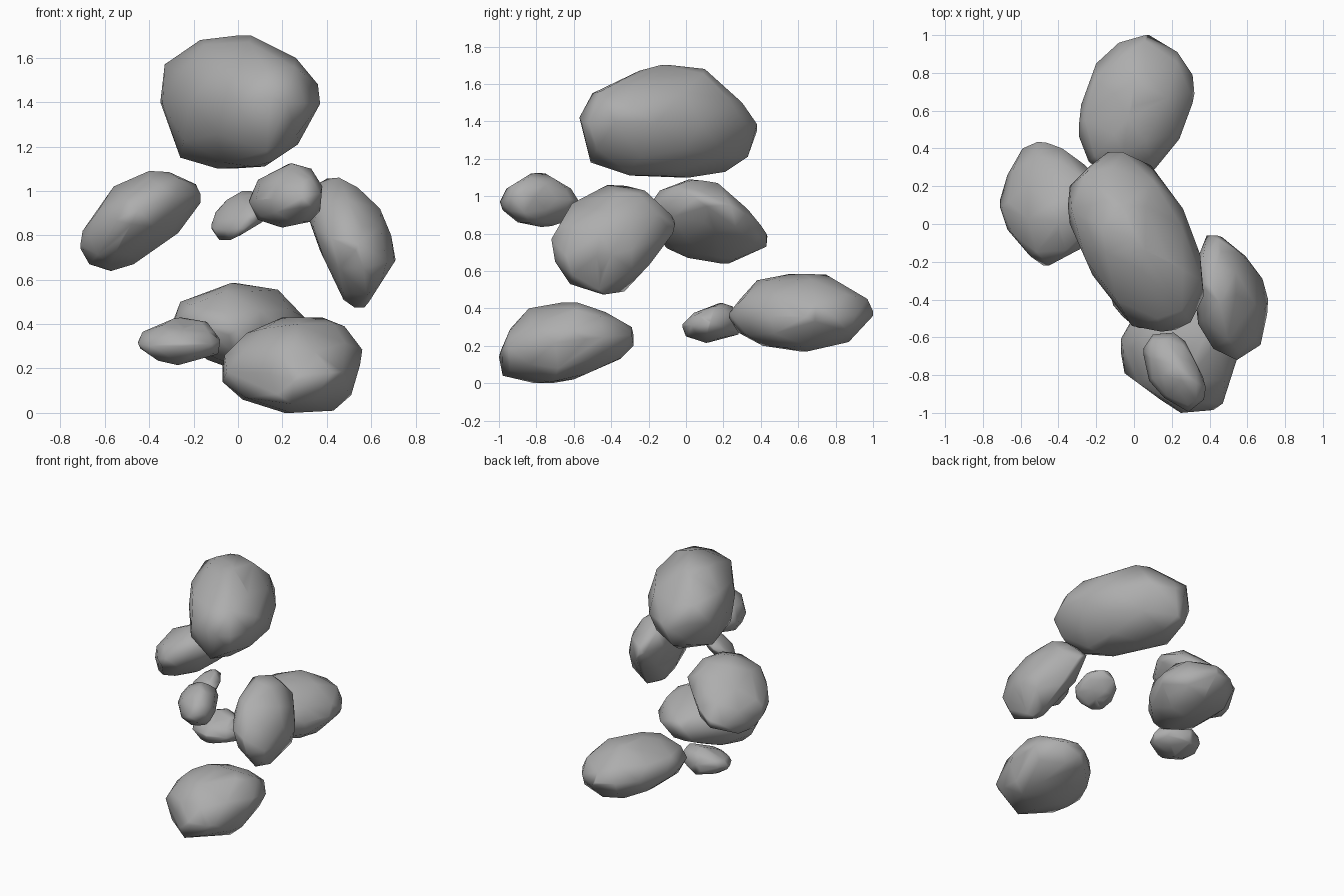
import bpy, bmesh
from mathutils import Vector, Matrix

PLANES = ((0, 2), (1, 2), (0, 1))  # front (x,z), side (y,z), top (x,y)

# Dark grey stone
STONE = bpy.data.materials.new("stone")
STONE.diffuse_color = (0.42, 0.42, 0.42, 1)


def moments(poly):
    """Signed area, centroid and area covariance of a 2D outline."""
    area, cen, m = 0.0, [0.0, 0.0], [[0.0, 0.0], [0.0, 0.0]]
    o = poly[0]
    for p, q in zip(poly[1:-1], poly[2:]):
        a = ((p[0]-o[0])*(q[1]-o[1]) - (p[1]-o[1])*(q[0]-o[0])) / 2
        s = [o[k] + p[k] + q[k] for k in (0, 1)]
        area += a
        for i in (0, 1):
            cen[i] += a * s[i] / 3
            for j in (0, 1):
                m[i][j] += a / 12 * (s[i]*s[j] + o[i]*o[j] + p[i]*p[j] + q[i]*q[j])
    cen = [c / area for c in cen]
    cov = [[4 * (m[i][j]/area - cen[i]*cen[j]) for j in (0, 1)] for i in (0, 1)]
    return area, cen, cov


def limit(poly, area, cen, d):
    """How far along d (from cen) a ray stays inside the outline."""
    best, sg = 9.0, 1 if area > 0 else -1
    for a, b in zip(poly, poly[1:] + poly[:1]):
        n = (sg*(b[1]-a[1]), -sg*(b[0]-a[0]))
        nd = n[0]*d[0] + n[1]*d[1]
        if nd > 1e-9:
            best = min(best, max(0.3, (n[0]*(a[0]-cen[0]) + n[1]*(a[1]-cen[1])) / nd))
    return best


def rock(name, *outlines):
    """Convex boulder fitted to its front, side and top outlines."""
    info = [moments(o) for o in outlines]
    c, C = [0.0]*3, [[0.0]*3 for _ in range(3)]
    for (i, j), (_, cen, cov) in zip(PLANES, info):
        c[i] += cen[0]/2
        c[j] += cen[1]/2
        C[i][i] += cov[0][0]/2
        C[j][j] += cov[1][1]/2
        C[i][j] = C[j][i] = cov[0][1]
    # Triangular root of the ellipsoid matrix
    l00 = C[0][0]**0.5
    l10, l20 = C[1][0]/l00, C[2][0]/l00
    l11 = max(C[1][1] - l10*l10, 1e-4)**0.5
    l21 = (C[2][1] - l20*l10)/l11
    l22 = max(C[2][2] - l20*l20 - l21*l21, 1e-3)**0.5
    L = Matrix(((l00, 0, 0), (l10, l11, 0), (l20, l21, l22)))
    gap = 0.3 * l22
    pts = []
    # Rim points of every outline, with depth taken from the ellipsoid
    for (i, j), o in zip(PLANES, outlines):
        k = 3 - i - j
        inv = Matrix(((C[i][i], C[i][j]), (C[i][j], C[j][j]))).inverted()
        for p in o:
            w = inv @ Vector((p[0]-c[i], p[1]-c[j]))
            q = Vector((0, 0, 0))
            q[i], q[j] = p
            q[k] = c[k] + C[k][i]*w[0] + C[k][j]*w[1]
            if all((q - r).length > gap * 0.5 for r in pts):
                pts.append(q)
    # Body points on the tilted ellipsoid, held inside all three outlines
    ico = bmesh.new()
    bmesh.ops.create_icosphere(ico, subdivisions=2, radius=1.04)
    for v in ico.verts:
        d = L @ v.co
        t = min([1.0] + [limit(o, f[0], (c[i], c[j]), (d[i], d[j]))
                         for (i, j), o, f in zip(PLANES, outlines, info)])
        q = Vector(c) + d*t
        if all((q - r).length > gap for r in pts):
            pts.append(q)
    ico.free()
    # Wrap a hull twice, so only points on the skin remain
    for _ in range(2):
        bm = bmesh.new()
        for p in pts:
            bm.verts.new(p)
        hull = bmesh.ops.convex_hull(bm, input=bm.verts[:])
        inner = [v for v in hull["geom_interior"] if isinstance(v, bmesh.types.BMVert)]
        bmesh.ops.delete(bm, geom=inner, context='VERTS')
        pts = [v.co.copy() for v in bm.verts if v.link_faces]
        if _ == 0:
            bm.free()
    bmesh.ops.recalc_face_normals(bm, faces=bm.faces[:])
    for f in bm.faces:
        f.smooth = True
    me = bpy.data.meshes.new(name)
    bm.to_mesh(me)
    bm.free()
    me.materials.append(STONE)
    ob = bpy.data.objects.new(name, me)
    bpy.context.collection.objects.link(ob)
    ob.modifiers.new("even_shading", 'WEIGHTED_NORMAL')


# Large boulder floating on top
rock("top_boulder",
     [(-.33, 1.57), (-.17, 1.68), (.06, 1.7), (.26, 1.6), (.36, 1.48), (.27, 1.21), (.12, 1.11), (-.09, 1.1), (-.26, 1.15), (-.35, 1.4)],
     [(-.57, 1.42), (-.5, 1.55), (-.25, 1.67), (-.08, 1.7), (.1, 1.68), (.3, 1.5), (.38, 1.35), (.33, 1.21), (.21, 1.13), (.02, 1.1), (-.3, 1.11), (-.51, 1.18)],
     [(-.34, .2), (-.23, .31), (-.06, .38), (.09, .31), (.26, .08), (.35, -.16), (.37, -.38), (.3, -.52), (.22, -.56), (-.01, -.54), (-.22, -.27), (-.34, 0)])
# Low boulder at the back
rock("back_boulder",
     [(-.26, .5), (-.01, .585), (.18, .555), (.3, .43), (.32, .33), (.2, .2), (.05, .17), (-.14, .24), (-.27, .35), (-.29, .42)],
     [(.23, .35), (.29, .45), (.38, .55), (.56, .585), (.75, .58), (.97, .45), (1, .36), (.87, .22), (.65, .17), (.41, .2), (.28, .27)],
     [(-.29, .46), (-.28, .63), (-.2, .85), (-.08, .96), (.06, 1), (.23, .91), (.31, .79), (.31, .64), (.24, .45), (.11, .29), (0, .23), (-.15, .26), (-.24, .33)])
# Low boulder at the front, touching the ground
rock("front_boulder",
     [(-.07, .14), (-.06, .26), (.04, .36), (.2, .43), (.38, .43), (.48, .39), (.56, .285), (.51, .08), (.43, .01), (.21, 0), (.02, .06)],
     [(-1, .14), (-.94, .29), (-.84, .4), (-.67, .43), (-.43, .38), (-.29, .3), (-.28, .2), (-.35, .13), (-.6, .02), (-.81, 0), (-.98, .04)],
     [(-.07, -.61), (-.05, -.79), (.14, -.93), (.28, -.99), (.42, -.985), (.47, -.95), (.55, -.7), (.54, -.44), (.42, -.29), (.22, -.28), (.02, -.45)])
# Middle boulders on either side
rock("left_boulder",
     [(-.71, .74), (-.7, .82), (-.56, 1.02), (-.4, 1.09), (-.31, 1.085), (-.19, 1.03), (-.17, .945), (-.27, .81), (-.47, .67), (-.57, .64), (-.67, .67)],
     [(-.22, .85), (-.14, 1.03), (.05, 1.09), (.17, 1.07), (.33, .93), (.43, .8), (.43, .73), (.23, .64), (.01, .67), (-.1, .72)],
     [(-.71, .09), (-.67, .26), (-.59, .4), (-.51, .435), (-.38, .4), (-.27, .32), (-.18, .24), (-.17, .05), (-.28, -.13), (-.45, -.22), (-.55, -.17), (-.67, -.03)])
rock("right_boulder",
     [(.34, 1.02), (.4, 1.055), (.54, 1.015), (.64, .92), (.69, .8), (.705, .68), (.59, .5), (.525, .475), (.475, .51), (.37, .73), (.32, .87)],
     [(-.72, .77), (-.61, .96), (-.42, 1.06), (-.22, 1.03), (-.08, .9), (-.07, .8), (-.19, .64), (-.33, .49), (-.43, .475), (-.62, .53), (-.7, .65)],
     [(.385, -.06), (.44, -.06), (.59, -.17), (.68, -.29), (.71, -.4), (.67, -.64), (.53, -.71), (.42, -.66), (.34, -.53), (.32, -.35), (.33, -.2)])
# Small stones
rock("front_stone",
     [(.05, .95), (.09, 1.05), (.24, 1.125), (.33, 1.1), (.38, 1.02), (.37, .91), (.32, .86), (.2, .835), (.09, .87)],
     [(-.995, .97), (-.96, 1.04), (-.83, 1.12), (-.75, 1.12), (-.615, 1.04), (-.58, .96), (-.64, .865), (-.72, .84), (-.9, .86), (-.98, .925)],
     [(.05, -.66), (.1, -.585), (.21, -.575), (.27, -.62), (.365, -.81), (.37, -.93), (.3, -.99), (.16, -.92), (.08, -.83)])
rock("centre_stone",
     [(-.12, .83), (-.1, .905), (-.05, .96), (.02, 1), (.08, .99), (.12, .93), (.11, .86), (.01, .8), (-.085, .78)],
     [(-.55, .83), (-.54, .9), (-.47, .97), (-.36, 1), (-.28, .98), (-.27, .92), (-.33, .84), (-.44, .79), (-.5, .78)],
     [(-.12, -.38), (-.11, -.43), (-.06, -.49), (0, -.54), (.07, -.55), (.12, -.5), (.12, -.38), (.06, -.29), (-.04, -.27), (-.1, -.31)])
rock("low_left_stone",
     [(-.45, .32), (-.43, .365), (-.29, .425), (-.14, .41), (-.08, .33), (-.09, .265), (-.27, .215), (-.36, .235), (-.44, .29)],
     [(-.02, .315), (.04, .375), (.19, .43), (.25, .41), (.29, .34), (.28, .26), (.13, .22), (0, .25)],
     [(-.45, .12), (-.42, .22), (-.3, .29), (-.15, .25), (-.08, .12), (-.12, .03), (-.25, -.02), (-.4, .03)])
